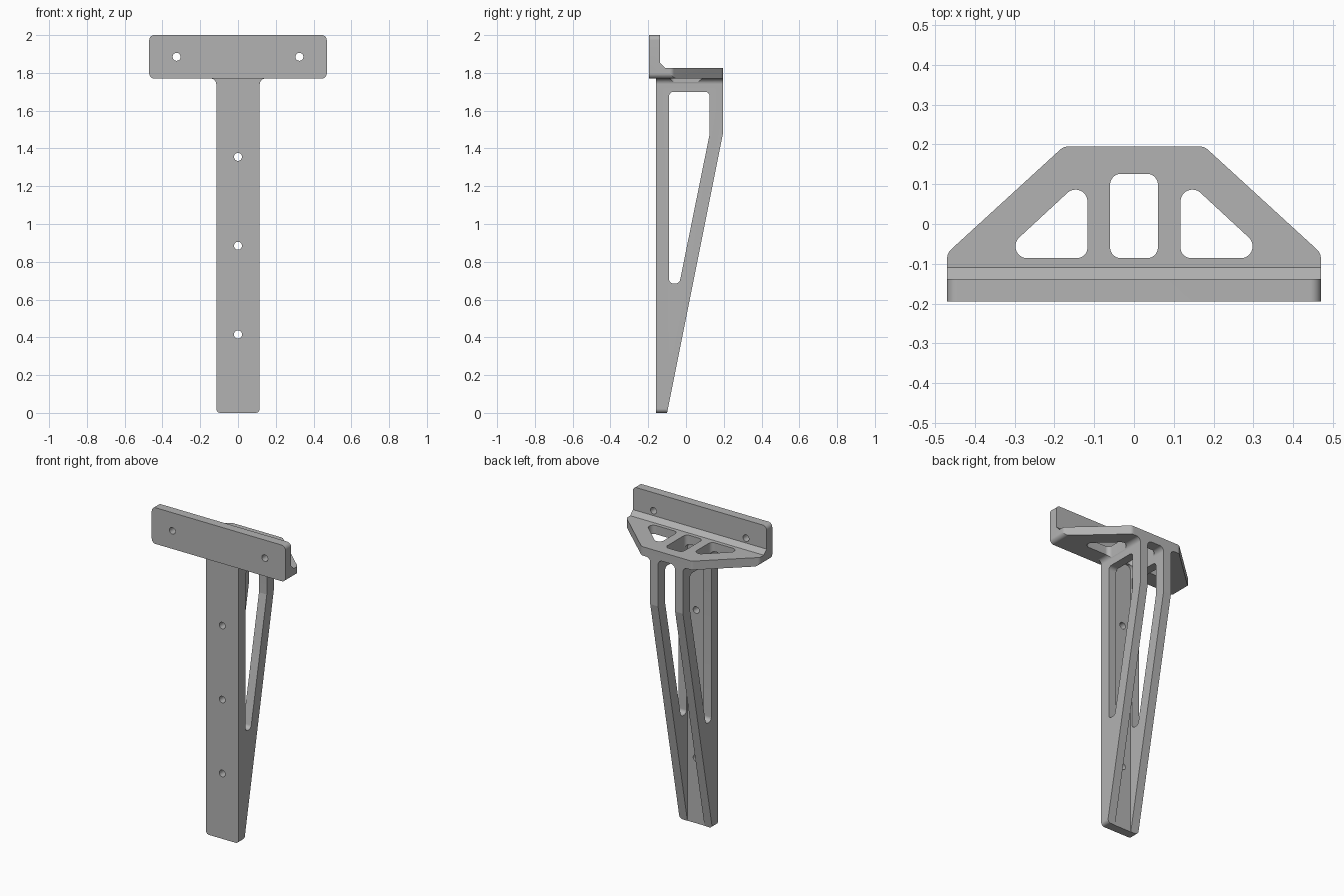
import bpy, bmesh, math
from mathutils import Vector

cube = bpy.data.objects.get("Cube")
if cube:
    bpy.data.objects.remove(cube, do_unlink=True)

grey = bpy.data.materials.new("plain grey")
grey.use_nodes = True
grey.diffuse_color = (0.45, 0.45, 0.45, 1)
grey.node_tree.nodes["Principled BSDF"].inputs["Base Color"].default_value = grey.diffuse_color


def rounded(points, radius):
    """Round every corner of a polygon; a point may carry its own radius."""
    result = []
    for i, p in enumerate(points):
        r = p[2] if len(p) > 2 else radius
        here = Vector(p[:2])
        a = (Vector(points[i - 1][:2]) - here).normalized()
        b = (Vector(points[(i + 1) % len(points)][:2]) - here).normalized()
        if r == 0:
            result.append(here)
            continue
        half = a.angle(b) / 2
        centre = here + (a + b).normalized() * (r / math.sin(half))
        start = here + a * (r / math.tan(half)) - centre
        end = here + b * (r / math.tan(half)) - centre
        turn = start.angle_signed(end)
        steps = max(2, math.ceil(abs(turn) / math.radians(8)))
        for k in range(steps + 1):
            t = -turn * k / steps
            c, s = math.cos(t), math.sin(t)
            result.append(centre + Vector((c * start.x - s * start.y, s * start.x + c * start.y)))
    return result


def prism(name, points, axis, low, high, radius=0.0):
    """Extrude a rounded outline along one axis."""
    place = {"x": lambda u, v, w: (w, u, v),
             "y": lambda u, v, w: (u, w, v),
             "z": lambda u, v, w: (u, v, w)}[axis]
    bm = bmesh.new()
    face = bm.faces.new([bm.verts.new(place(p.x, p.y, low)) for p in rounded(points, radius)])
    moved = bmesh.ops.extrude_face_region(bm, geom=[face])["geom"]
    bmesh.ops.translate(bm, vec=place(0, 0, high - low),
                        verts=[g for g in moved if isinstance(g, bmesh.types.BMVert)])
    bmesh.ops.recalc_face_normals(bm, faces=bm.faces)
    mesh = bpy.data.meshes.new(name)
    bm.to_mesh(mesh)
    bm.free()
    mesh.materials.append(grey)
    obj = bpy.data.objects.new(name, mesh)
    bpy.context.collection.objects.link(obj)
    return obj


def combine(obj, other, operation):
    """Apply a boolean and discard the helper."""
    mod = obj.modifiers.new(operation, "BOOLEAN")
    mod.operation, mod.object, mod.solver = operation, other, "EXACT"
    bpy.context.view_layer.objects.active = obj
    bpy.ops.object.modifier_apply(modifier=mod.name)
    bpy.data.objects.remove(other, do_unlink=True)


def box(u, v, low, high):
    return [(-u, low), (u, low), (v, high), (-v, high)]


def screw_hole(x, z):
    r = 0.021
    ring = [(x + r * math.cos(math.tau * k / 48), z + r * math.sin(math.tau * k / 48))
            for k in range(48)]
    return prism("hole_cutter", ring, "y", -0.3, -0.08)


BACK, STEM, RIB = 0.195, 0.115, 0.06

# Head: upright plate and shelf as one angled section, trimmed to its outlines
head = prism("bracket", [(-BACK, 1.77), (BACK, 1.77), (BACK, 1.826), (-0.11, 1.826),
                         (-0.138, 1.854), (-0.138, 2), (-BACK, 2)], "x", -0.6, 0.6)
combine(head, prism("front_trim", box(0.47, 0.47, 1.77, 2), "y", -0.4, 0.4, 0.027), "INTERSECT")
plan = [(-0.47, -0.3, 0), (0.47, -0.3, 0), (0.47, -0.073), (0.177, BACK),
        (-0.177, BACK), (-0.47, -0.073)]
combine(head, prism("plan_trim", plan, "z", 1.5, 2.2, 0.03), "INTERSECT")

# Stem: front outline flaring under the shelf, trimmed to the tapering side profile
flare = [(-STEM, 0), (STEM, 0), (STEM, 1.77, 0.03), (0.155, 1.77, 0),
         (0.155, 1.8, 0), (-0.155, 1.8, 0), (-0.155, 1.77, 0), (-STEM, 1.77, 0.03)]
stem = prism("stem", flare, "y", -0.3, 0.3, 0.022)
side = [(-0.158, -0.1), (-0.158, 1.9), (BACK, 1.9), (BACK, 1.475), (-0.1, 0), (-0.1, -0.1)]
combine(stem, prism("side_trim", side, "x", -0.4, 0.4), "INTERSECT")

# Channel between the two ribs, arched under the shelf
channel = [(-RIB, -0.1, 0), (RIB, -0.1, 0), (RIB, 1.77), (-RIB, 1.77)]
combine(stem, prism("channel_cutter", channel, "y", -0.102, 0.4, 0.03), "DIFFERENCE")

# Long tapering opening through both ribs
opening = [(-0.09, 1.7), (0.125, 1.7), (0.125, 1.475, 0), (-0.035, 0.685), (-0.09, 0.685)]
combine(stem, prism("rib_cutter", opening, "x", -0.4, 0.4, 0.025), "DIFFERENCE")

combine(head, stem, "UNION")

# Shelf openings: one central slot and a mirrored pair of triangles
slot = box(RIB, RIB, -0.086, 0.126)
combine(head, prism("slot_cutter", slot, "z", 1.715, 1.9, 0.027), "DIFFERENCE")
for s in (-1, 1):
    triangle = [(s * 0.117, -0.086), (s * 0.345, -0.086, 0.03), (s * 0.117, 0.125, 0.03)]
    combine(head, prism("triangle_cutter", triangle, "z", 1.6, 1.9, 0.027), "DIFFERENCE")

# Screw holes
for x, z in ((-0.325, 1.885), (0.325, 1.885), (0, 1.355), (0, 0.885), (0, 0.415)):
    combine(head, screw_hole(x, z), "DIFFERENCE")

bpy.ops.object.select_all(action="DESELECT")
head.select_set(True)
bpy.context.view_layer.objects.active = head
bpy.ops.object.shade_smooth_by_angle(angle=math.radians(10))
